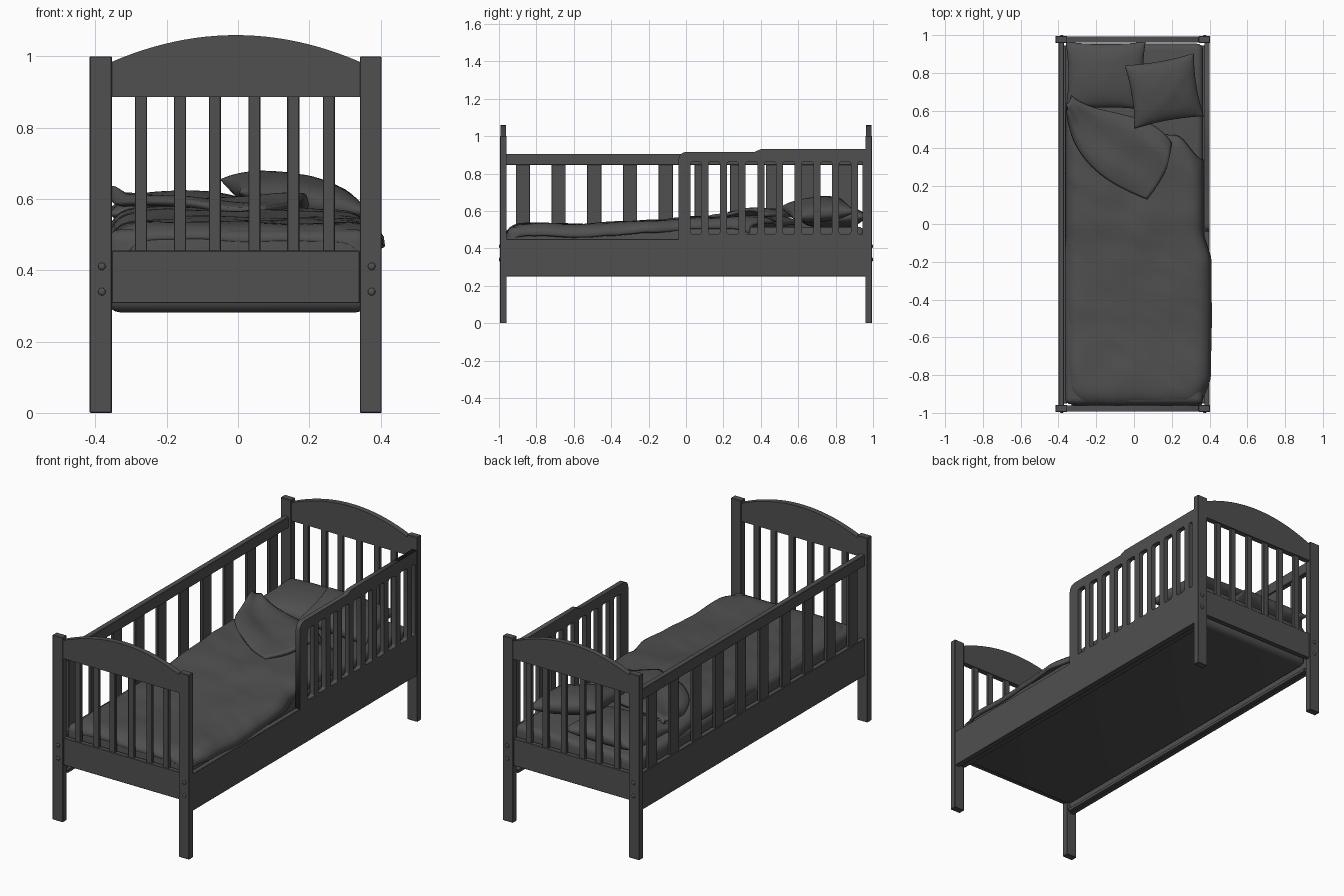
import bpy, bmesh, math
from mathutils import Vector, noise

if "Cube" in bpy.data.objects:
    bpy.data.objects.remove(bpy.data.objects["Cube"])

# dark grey for every part
dark = bpy.data.materials.new("dark_grey")
dark.diffuse_color = (0.08, 0.08, 0.08, 1)
dark.use_nodes = True
dark.node_tree.nodes["Principled BSDF"].inputs["Base Color"].default_value = dark.diffuse_color


def link(name, data):
    ob = bpy.data.objects.new(name, data)
    bpy.context.collection.objects.link(ob)
    data.materials.append(dark)
    return ob


def add_mesh(name, bm, recalc=True):
    me = bpy.data.meshes.new(name)
    if recalc:
        bmesh.ops.recalc_face_normals(bm, faces=bm.faces)
    bm.to_mesh(me)
    bm.free()
    return link(name, me)


def smooth(ob):
    for p in ob.data.polygons:
        p.use_smooth = True


def box(name, x, y, z, bevel=0.002, seg=1):
    bm = bmesh.new()
    bmesh.ops.create_cube(bm, size=1)
    for v in bm.verts:
        v.co = [(a + b) / 2 + c * (b - a) for (a, b), c in zip((x, y, z), v.co)]
    ob = add_mesh(name, bm)
    m = ob.modifiers.new("bevel", 'BEVEL')
    m.width, m.segments = bevel, seg
    return ob


def interp(pts, t):
    for (a, p), (b, q) in zip(pts, pts[1:]):
        if t <= b:
            s = max(0, (t - a) / (b - a))
            s = s * s * (3 - 2 * s)
            return p + (q - p) * s
    return pts[-1][1]


def bezier(pts, t):
    s = 1 - t
    k = (s ** 3, 3 * s * s * t, 3 * s * t * t, t ** 3)
    return Vector((sum(a * p[0] for a, p in zip(k, pts)), sum(a * p[1] for a, p in zip(k, pts))))


def sheet(name, fn, nu, nv, thick):
    """Cloth surface from fn(u, v), with u and v in 0..1."""
    bm = bmesh.new()
    g = [[bm.verts.new(fn(i / nu, j / nv)) for j in range(nv + 1)] for i in range(nu + 1)]
    for i in range(nu):
        for j in range(nv):
            bm.faces.new((g[i][j], g[i + 1][j], g[i + 1][j + 1], g[i][j + 1]))
    ob = add_mesh(name, bm, False)
    m = ob.modifiers.new("thickness", 'SOLIDIFY')
    m.thickness, m.offset = thick, -1
    smooth(ob)
    return ob


# head and foot frames
XL, XR = -0.354, 0.342
for s, end in ((-1, "foot"), (1, "head")):
    def yr(a, b):
        return tuple(sorted((s * a, s * b)))
    box(end + "_post_left", (-0.416, XL), yr(0.959, 0.995), (0, 1.0))
    box(end + "_post_right", (XR, 0.403), yr(0.959, 0.995), (0, 1.0))
    box(end + "_lower_panel", (XL, XR), yr(0.962, 0.988), (0.308, 0.455))
    for i, x in enumerate((-0.272, -0.163, -0.065, 0.046, 0.155, 0.255)):
        box(f"{end}_slat_{i}", (x - 0.017, x + 0.017), yr(0.966, 0.984), (0.45, 0.892))
    # arched top panel
    bm = bmesh.new()
    xm, xh = (XL + XR) / 2, (XR - XL) / 2
    pts = [(XL, 0.887), (XR, 0.887)]
    for i in range(25):
        t = 1 - i / 12
        pts.append((xm + t * xh, 0.985 + 0.075 * (1 - t * t)))
    ya, yb = yr(0.962, 0.992)
    f = bm.faces.new([bm.verts.new((x, ya, z)) for x, z in pts])
    r = bmesh.ops.extrude_face_region(bm, geom=[f])
    for v in r["geom"]:
        if isinstance(v, bmesh.types.BMVert):
            v.co.y = yb
    add_mesh(end + "_arch", bm)
    # bolt caps
    for x in (-0.382, 0.375):
        for z in (0.34, 0.411):
            bm = bmesh.new()
            bmesh.ops.create_uvsphere(bm, u_segments=12, v_segments=8, radius=0.0105)
            for v in bm.verts:
                v.co = (v.co.x + x, v.co.y * 0.5 + s * 0.995, v.co.z + z)
            smooth(add_mesh(end + "_bolt", bm))

# lower side rails with inner ledges
box("left_side_rail", (-0.399, -0.372), (-0.962, 0.962), (0.25, 0.45))
box("right_side_rail", (0.372, 0.4), (-0.962, 0.962), (0.25, 0.45))
box("left_ledge", (-0.374, -0.355), (-0.95, 0.945), (0.25, 0.268))
box("right_ledge", (0.344, 0.374), (-0.95, 0.945), (0.25, 0.268))

# full length left guard
box("left_top_rail", (-0.4, -0.37), (-0.962, 0.962), (0.845, 0.905))
for i in range(10):
    y = -0.872 + 0.191 * i
    box(f"left_slat_{i}", (-0.393, -0.377), (y - 0.038, y + 0.038), (0.44, 0.85))

# half length right guard: rounded outline with rounded openings
cu = bpy.data.curves.new("right_guard", 'CURVE')
cu.dimensions, cu.fill_mode, cu.extrude = '2D', 'BOTH', 0.013


def loop(pts):
    sp = cu.splines.new('POLY')
    sp.points.add(len(pts) - 1)
    for p, (a, b) in zip(sp.points, pts):
        p.co = (a, b, 0, 1)
    sp.use_cyclic_u = True


def corner(cx, cy, r, a0, n=5):
    return [(cx + r * math.cos(math.radians(a0 - 90 * i / n)),
             cy + r * math.sin(math.radians(a0 - 90 * i / n))) for i in range(n + 1)]


loop([(0.962, 0.445), (-0.04, 0.445)] + corner(0.0, 0.875, 0.04, 180)
     + [(0.365, 0.915), (0.4, 0.93), (0.962, 0.93)])
edges = [0.025] + [k * 0.1 + d for k in range(1, 10) for d in (-0.019, 0.019)] + [0.945]
for a, b in zip(edges[::2], edges[1::2]):
    r = min(0.012, (b - a) / 3)
    lo, hi = 0.475, 0.863
    loop(corner(a + r, hi - r, r, 180) + corner(b - r, hi - r, r, 90)
         + corner(b - r, lo + r, r, 0) + corner(a + r, lo + r, r, -90))
guard = link("right_guard", cu)
guard.location.x = 0.387
guard.rotation_euler = (math.pi / 2, 0, math.pi / 2)

# mattress
smooth(box("mattress", (-0.366, 0.366), (-0.955, 0.955), (0.282, 0.515), 0.035, 4))


# duvet
def top(x, y):
    z = interp([(-1, 0.538), (-0.6, 0.532), (-0.2, 0.548), (0.05, 0.568), (0.4, 0.575)], y)
    n = noise.noise(Vector((x * 5 + 3, y * 4, 0.5)))
    n += 0.5 * noise.noise(Vector((x * 9 + y * 6, y * 8, 2.0)))
    return z + 0.01 * n


def duvet(u, v):
    x0 = -0.37 + u * 0.74
    yt = interp([(-0.37, 0.62), (0.0, 0.5), (0.22, 0.47), (0.37, 0.34)], x0)
    y = -0.96 + v * (yt + 0.96)
    xr = interp([(-0.96, 0.36), (-0.8, 0.407), (-0.5, 0.412), (-0.2, 0.41), (-0.03, 0.37)], y)
    xl = interp([(-0.96, -0.33), (-0.85, -0.366)], y)
    x = xl + u * (xr - xl)
    drop = abs(2 * u - 1) ** 14 * 0.06 + (1 - v) ** 40 * 0.05 + v ** 30 * 0.035
    return (x, y, top(x, y) - drop)


sheet("duvet", duvet, 40, 90, 0.018)


# folded back corner of the duvet
def fold(u, v):
    lo = bezier([(-0.36, 0.6), (-0.33, 0.3), (-0.1, 0.2), (0.07, 0.13)], u)
    hi = bezier([(-0.33, 0.68), (-0.2, 0.56), (0.08, 0.62), (0.2, 0.43)], u)
    p = lo.lerp(hi, v)
    p.x += 0.03 * u * math.sin(math.pi * v)
    puff = 0.024 * (1 - abs(2 * v - 1) ** 4) + 0.01 * math.sin(v * 7 + u * 3)
    peak = 0.025 * math.exp(-((p.x + 0.34) ** 2 + (p.y - 0.62) ** 2) / 0.006)
    return (p.x, p.y, top(p.x, p.y) + 0.006 + puff + peak)


sheet("duvet_fold", fold, 32, 32, 0.018)


# pillows
def pillow(name, loc, rot, hx, hy, h, seed):
    bm = bmesh.new()
    n = 24
    for s in (1, -1):
        g = []
        for i in range(n + 1):
            row = []
            for j in range(n + 1):
                u, v = math.sin((i / n - 0.5) * math.pi), math.sin((j / n - 0.5) * math.pi)
                p = (max(0, 1 - u * u) * max(0, 1 - v * v)) ** 0.42
                w = 0.004 * noise.noise(Vector((u * 2.5 + seed, v * 2.5, s)))
                row.append(bm.verts.new((u * hx * (1 - 0.07 * (1 - v * v)),
                                         v * hy * (1 - 0.07 * (1 - u * u)),
                                         s * p * (h + w))))
            g.append(row)
        for i in range(n):
            for j in range(n):
                bm.faces.new((g[i][j], g[i + 1][j], g[i + 1][j + 1], g[i][j + 1]))
    bmesh.ops.remove_doubles(bm, verts=bm.verts, dist=1e-5)
    ob = add_mesh(name, bm)
    ob.location = loc
    ob.rotation_euler = [math.radians(a) for a in rot]
    smooth(ob)


pillow("large_pillow", (-0.15, 0.785, 0.565), (2, 0, 0), 0.212, 0.18, 0.06, 1)
pillow("small_pillow", (0.16, 0.705, 0.608), (6, 9, 10), 0.188, 0.17, 0.062, 5)
